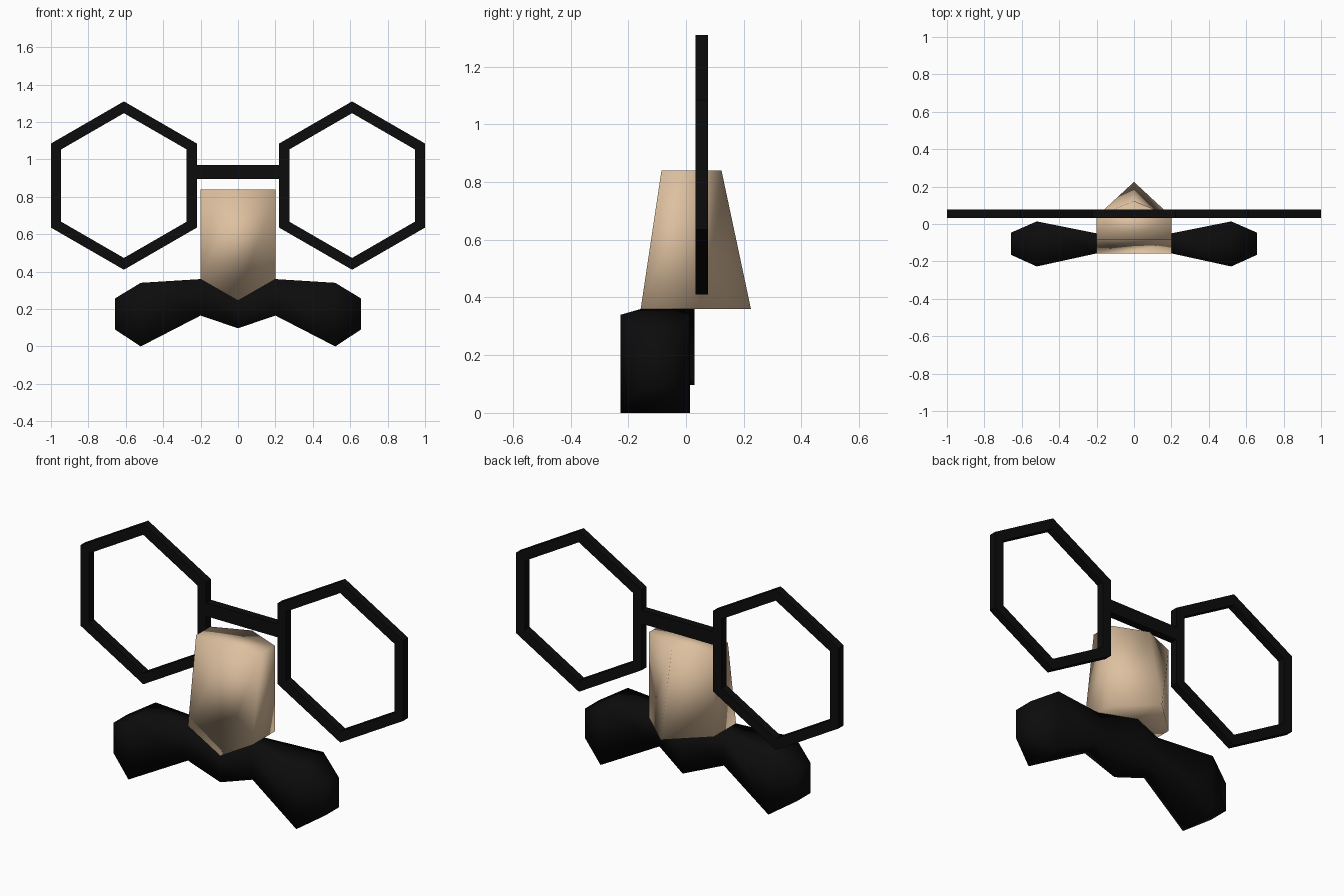
import bpy, bmesh, math

if "Cube" in bpy.data.objects:
    bpy.data.objects.remove(bpy.data.objects["Cube"])


def material(name, rgb):
    m = bpy.data.materials.new(name)
    m.diffuse_color = (*rgb, 1)
    m.use_nodes = True
    m.node_tree.nodes["Principled BSDF"].inputs["Base Color"].default_value = m.diffuse_color
    return m


black = material("black", (0.0035, 0.0035, 0.0037))
skin = material("skin tan", (0.73, 0.53, 0.35))


def build(name, bm, mat, smooth=False):
    bmesh.ops.recalc_face_normals(bm, faces=bm.faces)
    me = bpy.data.meshes.new(name)
    for f in bm.faces:
        f.smooth = smooth
    bm.to_mesh(me)
    bm.free()
    me.materials.append(mat)
    ob = bpy.data.objects.new(name, me)
    bpy.context.collection.objects.link(ob)
    return ob


def bridge_rings(bm, a, b):
    n = len(a)
    for i in range(n):
        j = (i + 1) % n
        bm.faces.new((a[i], a[j], b[j], b[i]))


Y0, Y1 = 0.033, 0.077  # front and back of the spectacle frame

# Hexagonal lens rims
for side, label in ((-1, "left"), (1, "right")):
    bm = bmesh.new()
    rings = []
    for r, y in ((0.45, Y0), (0.45, Y1), (0.387, Y1), (0.387, Y0)):
        angles = [math.radians(30 + 60 * i) for i in range(6)]
        rings.append([bm.verts.new((side * 0.61 + r * math.cos(a), y,
                                    0.86 + r * math.sin(a))) for a in angles])
    for i in range(4):
        bridge_rings(bm, rings[i], rings[(i + 1) % 4])
    build(label + "_lens_rim", bm, black)

# Bar joining the rims
bm = bmesh.new()
bmesh.ops.create_cube(bm, size=1)
for v in bm.verts:
    v.co = (v.co.x * 0.45, (Y0 + Y1) / 2 + v.co.y * (Y1 - Y0), 0.933 + v.co.z * 0.075)
build("bridge_bar", bm, black)

# Nose: tapered prism with a ridge at the back and a pointed lower lip in front
bm = bmesh.new()
outline = [-0.2, 0, 0.2, 0.2, 0, -0.2]
low = [bm.verts.new(p) for p in zip(outline, (-0.157, -0.157, -0.157, 0.04, 0.225, 0.04),
                                    (0.36, 0.245, 0.36, 0.36, 0.36, 0.36))]
high = [bm.verts.new((x, y, 0.84)) for x, y in
        zip(outline, (-0.085, -0.085, -0.085, 0.04, 0.123, 0.04))]
bridge_rings(bm, low, high)
bm.faces.new(high)
under = bm.verts.new((0, 0.03, 0.36))
for i in range(6):
    bm.faces.new((low[i], low[(i + 1) % 6], under))
build("nose", bm, skin, smooth=True)

# Moustache: four-sided sections lofted along x
# x, front y, back y, bottom z, front top z, back top z
half = [(0, -0.157, 0.03, 0.097, 0.245, 0.36),
        (0.2, -0.157, -0.05, 0.165, 0.36, 0.36),
        (0.52, -0.227, 0.014, 0.0, 0.34, 0.34),
        (0.657, -0.165, -0.046, 0.09, 0.257, 0.257)]
stations = [(-s[0], *s[1:]) for s in reversed(half[1:])] + half
bm = bmesh.new()
rings = [[bm.verts.new(p) for p in ((x, f, b), (x, k, b), (x, k, tk), (x, f, tf))]
         for x, f, k, b, tf, tk in stations]
for a, b in zip(rings, rings[1:]):
    bridge_rings(bm, a, b)
bm.faces.new(rings[0])
bm.faces.new(rings[-1])
build("moustache", bm, black, smooth=True)
